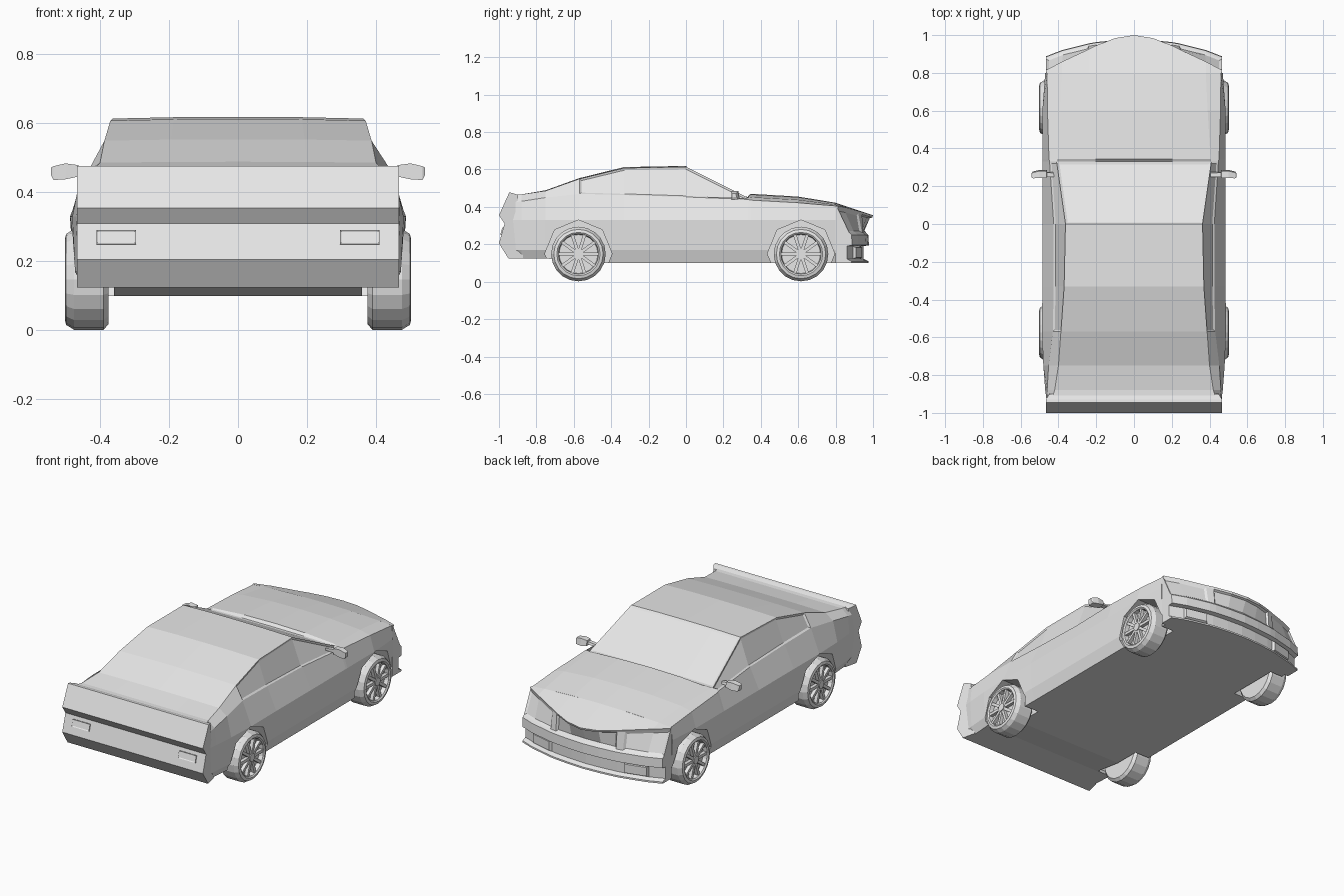
import bpy, bmesh, math
from mathutils import Matrix, Vector

cube = bpy.data.objects.get("Cube")
if cube:
    bpy.data.objects.remove(cube, do_unlink=True)

paint = bpy.data.materials.new("light grey")
paint.use_nodes = True
paint.diffuse_color = (0.8, 0.8, 0.8, 1)
paint.node_tree.nodes["Principled BSDF"].inputs["Base Color"].default_value = (0.8, 0.8, 0.8, 1)


def finish(name, bm):
    mesh = bpy.data.meshes.new(name)
    bm.to_mesh(mesh)
    bm.free()
    mesh.materials.append(paint)
    obj = bpy.data.objects.new(name, mesh)
    bpy.context.collection.objects.link(obj)
    return obj


def loft(rings, cap=True):
    """Skin a list of equal closed rings; faces are keyed by (ring, side)."""
    bm = bmesh.new()
    rows = [[bm.verts.new(p) for p in ring] for ring in rings]
    n, faces = len(rows[0]), {}
    for i in range(len(rows) - 1):
        for j in range(n):
            k = (j + 1) % n
            faces[i, j] = bm.faces.new((rows[i][j], rows[i][k], rows[i + 1][k], rows[i + 1][j]))
    if cap:
        bm.faces.new(rows[0])
        bm.faces.new(rows[-1][::-1])
    bmesh.ops.recalc_face_normals(bm, faces=bm.faces[:])
    return bm, faces


def recess(bm, faces, thickness, depth):
    bmesh.ops.inset_region(bm, faces=faces, thickness=thickness, depth=-depth, use_even_offset=True)


# Main body: y, floor z, belt x, shoulder x z, roof edge x z, crown
stations = [
    (-0.94, .14, .462, .455, .42, .44, .468, 0),
    (-0.88, .125, .47, .46, .43, .42, .467, 0),
    (-0.75, .125, .48, .452, .45, .40, .486, .003),
    (-0.57, .10, .487, .43, .47, .387, .55, .004),
    (-0.33, .10, .485, .425, .463, .37, .608, .005),
    (0.00, .10, .485, .425, .453, .363, .614, .005),
    (0.33, .10, .485, .447, .44, .41, .45, .004),
    (0.345, .10, .485, .45, .436, .405, .452, .018),
    (0.60, .10, .485, .458, .422, .39, .438, .017),
    (0.80, .10, .47, .46, .405, .38, .412, .010),
]
rings = []
for y, zf, bx, sx, sz, rx, rz, crown in stations:
    half = [(0, zf), (bx - .03, zf), (bx - .008, .17), (bx, .33), (sx, sz),
            (rx, rz), (rx / 2, rz + crown * .8), (0, rz + crown)]
    ring = half + [(-x, z) for x, z in half[-2:0:-1]]
    rings.append([(x, y, z) for x, z in ring])
bm, faces = loft(rings)
for side in (4, 9):                                   # side windows
    recess(bm, [faces[i, side] for i in (3, 4, 5)], .01, .007)
recess(bm, [faces[5, j] for j in range(5, 9)], .014, .006)   # windscreen
body = finish("body", bm)

# Wheel arches cut into the body
WHEELS = [(s, y) for s in (1, -1) for y in (-0.575, 0.615)]
bm = bmesh.new()
for s, y in WHEELS:
    bmesh.ops.create_cone(bm, cap_ends=True, segments=8, radius1=.18, radius2=.18, depth=.3,
                          matrix=Matrix.Translation((s * .51, y, .15)) @ Matrix.Rotation(math.pi / 2, 4, 'Y'))
cutter = finish("arch_cutter", bm)
cutter.hide_render = True
mod = body.modifiers.new("arches", 'BOOLEAN')
mod.operation, mod.object, mod.solver = 'DIFFERENCE', cutter, 'EXACT'
bpy.context.view_layer.objects.active = body
bpy.ops.object.modifier_apply(modifier=mod.name)
bpy.data.objects.remove(cutter, do_unlink=True)

# Tail panel with raised spoiler lip and bumper
tail = [(-.93, .475), (-.945, .477), (-1, .355), (-.97, .31), (-1, .205), (-.95, .125), (-.87, .125), (-.9, .465)]
bm, _ = loft([[(x, y, z) for y, z in tail] for x in (-.467, .467)])
for v in bm.verts:
    if v.co.y > -.92:
        v.co.x *= .96
finish("tail_panel", bm)

# Nose: x, hood edge y z, hood back z, bumper y
columns = [(0, 1.0, .355, .422, .975), (.1, .984, .36, .421, .97), (.2, .945, .372, .419, .96),
           (.24, .925, .377, .417, .953), (.38, .86, .396, .412, .918), (.465, .815, .405, .405, .885)]
rings = []
for x, yh, zh, zb, yf in [(-c[0],) + c[1:] for c in columns[:0:-1]] + columns:
    profile = [(.8, .1), (.8, zb), (yh, zh), (yh - .004, zh - .012), (yf - .012, .262), (yf, .25),
               (yf + .003, .195), (yf - .025, .19), (yf - .025, .122), (yf, .11), (yf, .1)]
    rings.append([(x, y, z) for y, z in profile])
bm, faces = loft(rings)
recess(bm, [faces[i, 3] for i in range(3, 7)], .008, .012)    # grille
for span in ((0, 1), (8, 9)):                                 # headlights
    recess(bm, [faces[i, 3] for i in span], .012, .008)
for i in (1, 8):                                              # bumper blocks beside the intake
    recess(bm, [faces[i, 7]], .008, -.015)
finish("nose", bm)

# Tail lights: thin framed plates lying on the sloped panel
for s, side in ((1, "left"), (-1, "right")):
    bm = bmesh.new()
    place = (Matrix.Translation((s * .353, -.983, .27)) @ Matrix.Rotation(-math.atan2(.03, .105), 4, 'X')
             @ Matrix.Diagonal((.115, .009, .042, 1)))
    bmesh.ops.create_cube(bm, size=1, matrix=place)
    recess(bm, [f for f in bm.faces if f.normal.y < -.8], .005, .003)
    finish(side + "_tail_light", bm)

# Door mirrors: tapered housing on a slim arm
for s, side in ((1, "left"), (-1, "right")):
    sections = [(.405, .262, .012, .452, .465), (.46, .262, .014, .452, .472), (.462, .265, .02, .446, .479),
                (.5, .265, .022, .438, .484), (.535, .26, .018, .436, .476), (.542, .258, .012, .45, .472)]
    bm, _ = loft([[(s * x, y - d, lo), (s * x, y + d, lo + .004), (s * x, y + d * .7, hi), (s * x, y - d, hi)]
                  for x, y, d, lo, hi in sections])
    finish(side + "_mirror", bm)


# Wheels: turned tyre and dished rim, ten spokes and a hub
def wheel(name, s, y0):
    profile = [(.375, .02), (.375, .13), (.39, .146), (.475, .146), (.498, .132),
               (.502, .116), (.496, .108), (.472, .104), (.472, .02)]
    seg = 20
    rings = [[(s * x, y0 + r * math.sin(a), .148 + r * math.cos(a)) for x, r in profile]
             for a in [2 * math.pi * i / seg for i in range(seg + 1)]]
    bm, _ = loft(rings, cap=False)
    bmesh.ops.remove_doubles(bm, verts=bm.verts[:], dist=1e-5)
    centre = Matrix.Translation((s * .484, y0, .148))
    for i in range(10):
        spoke = (centre @ Matrix.Rotation(2 * math.pi * (i + .5) / 10, 4, 'X')
                 @ Matrix.Translation((0, 0, .062)) @ Matrix.Diagonal((.02, .017, .094, 1)))
        bmesh.ops.create_cube(bm, size=1, matrix=spoke)
    bmesh.ops.create_cone(bm, cap_ends=True, segments=12, radius1=.024, radius2=.024, depth=.03,
                          matrix=centre @ Matrix.Rotation(math.pi / 2, 4, 'Y'))
    bmesh.ops.recalc_face_normals(bm, faces=bm.faces[:])
    finish(name, bm)


for s, y in WHEELS:
    wheel(("rear" if y < 0 else "front") + ("_left" if s > 0 else "_right") + "_wheel", s, y)
